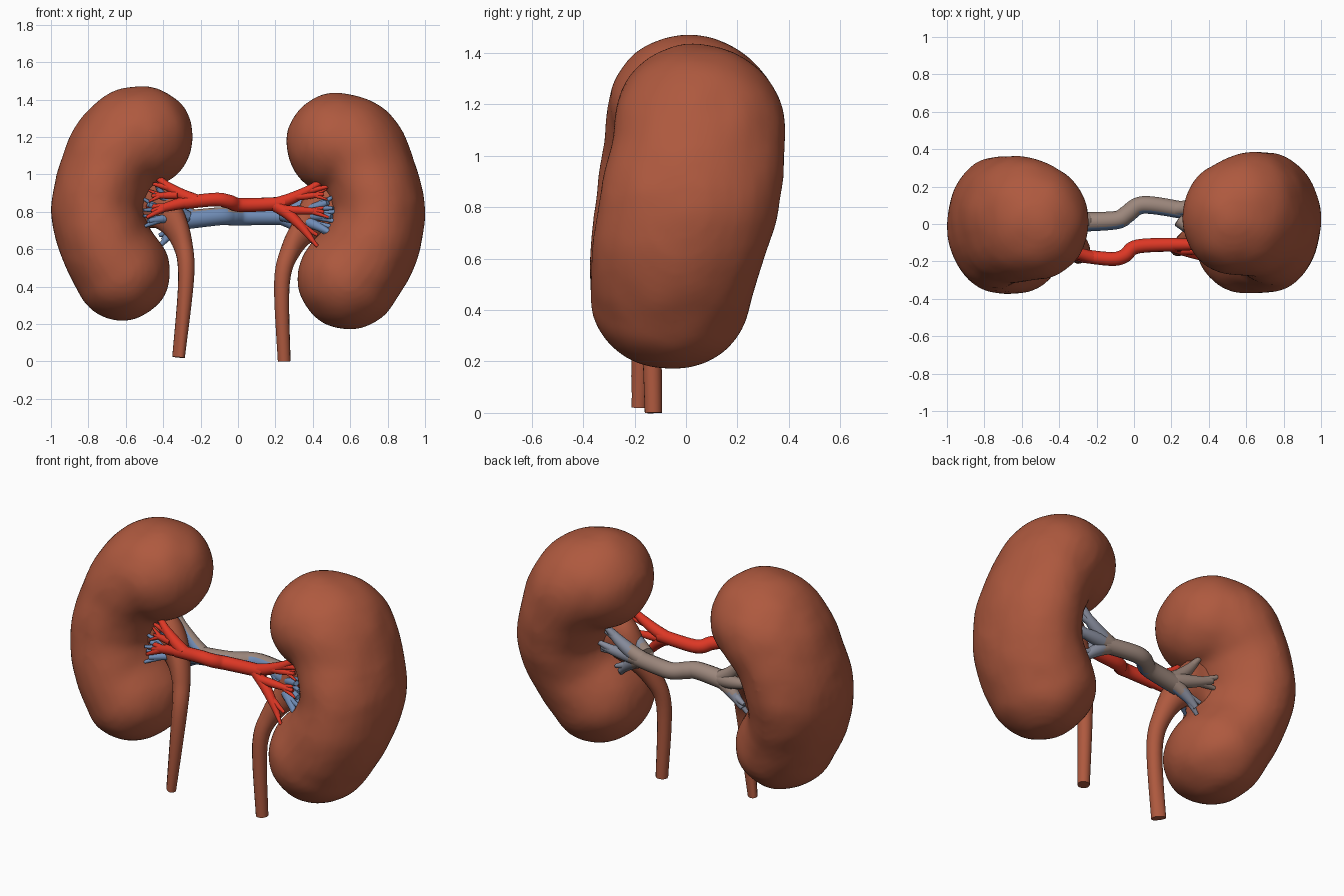
import bpy, bmesh, math
from mathutils import Vector, Matrix, noise

if "Cube" in bpy.data.objects:
    bpy.data.objects.remove(bpy.data.objects["Cube"])


def material(name, rgb):
    m = bpy.data.materials.new(name)
    m.diffuse_color = (*rgb, 1)
    m.use_nodes = True
    m.node_tree.nodes["Principled BSDF"].inputs["Base Color"].default_value = m.diffuse_color
    return m


BROWN = material("kidney_brown", (0.425, 0.1, 0.049))
RED = material("artery_red", (0.72, 0.038, 0.018))
BLUE = material("vein_blue", (0.16, 0.26, 0.46))
GREY = material("vein_grey", (0.33, 0.24, 0.20))
SLATE = material("vein_slate", (0.24, 0.26, 0.33))


def add_object(name, data, *mats):
    ob = bpy.data.objects.new(name, data)
    bpy.context.collection.objects.link(ob)
    for m in mats:
        data.materials.append(m)
    return ob


def bake(ob):
    """Replace an object by its evaluated mesh."""
    dg = bpy.context.evaluated_depsgraph_get()
    me = bpy.data.meshes.new_from_object(ob.evaluated_get(dg))
    name = ob.name
    bpy.data.objects.remove(ob)
    return add_object(name, me)


def catmull(pts, steps):
    """Smooth samples through a list of tuples."""
    p = [pts[0]] + pts + [pts[-1]]
    out = []
    for i in range(1, len(p) - 2):
        for s in range(steps):
            t = s / steps
            out.append([0.5 * (2 * b + (c - a) * t + (2 * a - 5 * b + 4 * c - d) * t * t
                               + (3 * b - a - 3 * c + d) * t ** 3)
                        for a, b, c, d in zip(*p[i - 1:i + 3])])
    return out + [list(pts[-1])]


def kidney(name, keys):
    """Bean: ellipsoids (x, y, z, radius, y radius) along a C, fused and smoothed."""
    bm = bmesh.new()
    for x, y, z, r, ry in catmull(keys, 9):
        m = Matrix.Translation((x, y, z)) @ Matrix.Diagonal((r, ry, r, 1))
        bmesh.ops.create_uvsphere(bm, u_segments=32, v_segments=20, radius=1, matrix=m)
    me = bpy.data.meshes.new(name)
    bm.to_mesh(me)
    bm.free()
    ob = add_object(name, me, BROWN)
    mod = ob.modifiers.new("fuse", 'REMESH')
    mod.mode = 'VOXEL'
    mod.voxel_size = 0.018
    mod = ob.modifiers.new("soften", 'SMOOTH')
    mod.factor = 0.5
    mod.iterations = 6
    ob = bake(ob)
    # faint lumps on the surface
    moves = [v.normal * 0.005 * noise.noise(v.co * 7) for v in ob.data.vertices]
    for v, d in zip(ob.data.vertices, moves):
        v.co += d
    ob.data.shade_smooth()
    if not ob.data.materials:
        ob.data.materials.append(BROWN)


def tubes(name, paths, *mats):
    """Round tubes through (x, y, z, radius) points, all in one object."""
    cu = bpy.data.curves.new(name, 'CURVE')
    cu.dimensions = '3D'
    cu.bevel_depth = 1
    cu.bevel_resolution = 5
    cu.use_fill_caps = True
    for path in paths:
        pts = catmull(path, 6)
        s = cu.splines.new('POLY')
        s.points.add(len(pts) - 1)
        for p, (x, y, z, r) in zip(s.points, pts):
            p.co = (x, y, z, 1)
            p.radius = r
    ob = bake(add_object(name, cu, *mats))
    ob.data.shade_smooth()
    bpy.context.view_layer.objects.active = ob
    ob.select_set(True)
    bpy.ops.object.shade_smooth_by_angle(angle=math.radians(50))
    ob.select_set(False)
    return ob


def fork(root, r, *tips):
    """Tapering branches from one root to each tip, plus two twigs near each tip."""
    paths, root = [], Vector(root)
    for tip in tips:
        tip = Vector(tip)
        d = tip - root
        bend = Vector((0, 0, -0.12 * d.z))
        at = lambda t: root + d * t + bend * (4 * t * (1 - t))
        taper = lambda t: r * (1 - 0.6 * t * t)
        paths.append([(*at(t), taper(t)) for t in (0, 0.35, 0.7, 1)])
        for side in (-1, 1):
            end = tip + Vector((d.x * 0.12, 0.015 * side, 0.03 * side))
            paths.append([(*at(0.65), taper(0.8)), (*end, r * 0.25)])
    return paths


# Kidneys
kidney("right_kidney", [
    (0.53, 0.035, 1.165, 0.273, 0.305), (0.615, 0.052, 1.13, 0.276, 0.333),
    (0.69, 0.045, 1.01, 0.26, 0.342), (0.748, 0.01, 0.80, 0.253, 0.352),
    (0.70, -0.038, 0.60, 0.26, 0.333), (0.592, -0.06, 0.445, 0.275, 0.312)])
kidney("left_kidney", [
    (-0.512, 0.01, 1.20, 0.273, 0.305), (-0.59, 0.025, 1.17, 0.276, 0.333),
    (-0.68, 0.02, 1.05, 0.26, 0.342), (-0.748, 0.0, 0.83, 0.252, 0.352),
    (-0.71, -0.04, 0.64, 0.25, 0.335), (-0.62, -0.06, 0.475, 0.258, 0.312)])

# Ureters, each widening into a flattened pelvis inside the hilum
ureters = {
    "right_ureter": [
        (0.57, -0.02, 0.82, 0.19), (0.47, -0.03, 0.81, 0.15), (0.37, -0.05, 0.72, 0.085),
        (0.285, -0.09, 0.60, 0.055), (0.235, -0.13, 0.42, 0.042), (0.247, -0.127, 0.0, 0.034)],
    "left_ureter": [
        (-0.57, -0.03, 0.85, 0.19), (-0.47, -0.04, 0.84, 0.15), (-0.37, -0.07, 0.77, 0.09),
        (-0.30, -0.11, 0.64, 0.055), (-0.277, -0.16, 0.45, 0.043), (-0.318, -0.183, 0.022, 0.034)]}
for name, path in ureters.items():
    for v in tubes(name, [path], BROWN).data.vertices:
        k = min(max((abs(v.co.x) - 0.30) / 0.14, 0), 1)
        v.co.y = -0.03 + (v.co.y + 0.03) * (1 - 0.45 * k)

# Artery in front
trunk = [(-0.28, -0.17, 0.85, 0.036), (-0.12, -0.187, 0.866, 0.037), (-0.05, -0.17, 0.855, 0.038),
         (0.02, -0.12, 0.836, 0.038), (0.25, -0.11, 0.845, 0.036)]
tubes("artery", [trunk]
      + fork((-0.22, -0.18, 0.86), 0.034, (-0.43, -0.12, 0.98), (-0.46, -0.14, 0.80))
      + fork((-0.32, -0.165, 0.89), 0.022, (-0.46, -0.13, 0.885))
      + fork((0.19, -0.11, 0.84), 0.034, (0.45, -0.11, 0.965), (0.40, -0.19, 0.645))
      + fork((0.25, -0.14, 0.81), 0.025, (0.46, -0.14, 0.80))
      + fork((0.31, -0.12, 0.88), 0.02, (0.46, -0.125, 0.895)), RED)

# Vein behind, with a few branches reaching the front of each pelvis
trunk = [(-0.30, 0.01, 0.755, 0.052), (-0.10, 0.02, 0.776, 0.049), (-0.04, 0.05, 0.775, 0.048),
         (0.02, 0.095, 0.772, 0.047), (0.10, 0.1, 0.775, 0.047), (0.28, 0.07, 0.775, 0.046)]
ob = tubes("vein", [trunk]
           + fork((-0.23, 0.015, 0.765), 0.042, (-0.42, 0.03, 0.95), (-0.48, 0.085, 0.82),
                  (-0.40, 0.04, 0.645))
           + fork((-0.27, -0.03, 0.775), 0.03, (-0.48, -0.15, 0.75), (-0.48, -0.14, 0.84),
                  (-0.43, -0.12, 0.93))
           + fork((0.22, 0.08, 0.778), 0.042, (0.45, 0.10, 0.92), (0.49, 0.085, 0.79),
                  (0.40, 0.04, 0.65))
           + fork((0.24, 0.02, 0.785), 0.036, (0.49, -0.17, 0.69), (0.50, -0.15, 0.775),
                  (0.48, -0.14, 0.85)),
           BLUE, GREY, SLATE)
# blue towards the front, grey on the back and top, slate on the right and lower branches
for f in ob.data.polygons:
    c, n = f.center, f.normal
    f.material_index = 0
    if n.y + max(n.z, 0) > -0.05 and c.y > -0.05:
        f.material_index = 1 if c.x < 0.29 and (c.x > -0.30 or c.z > 0.72) else 2
